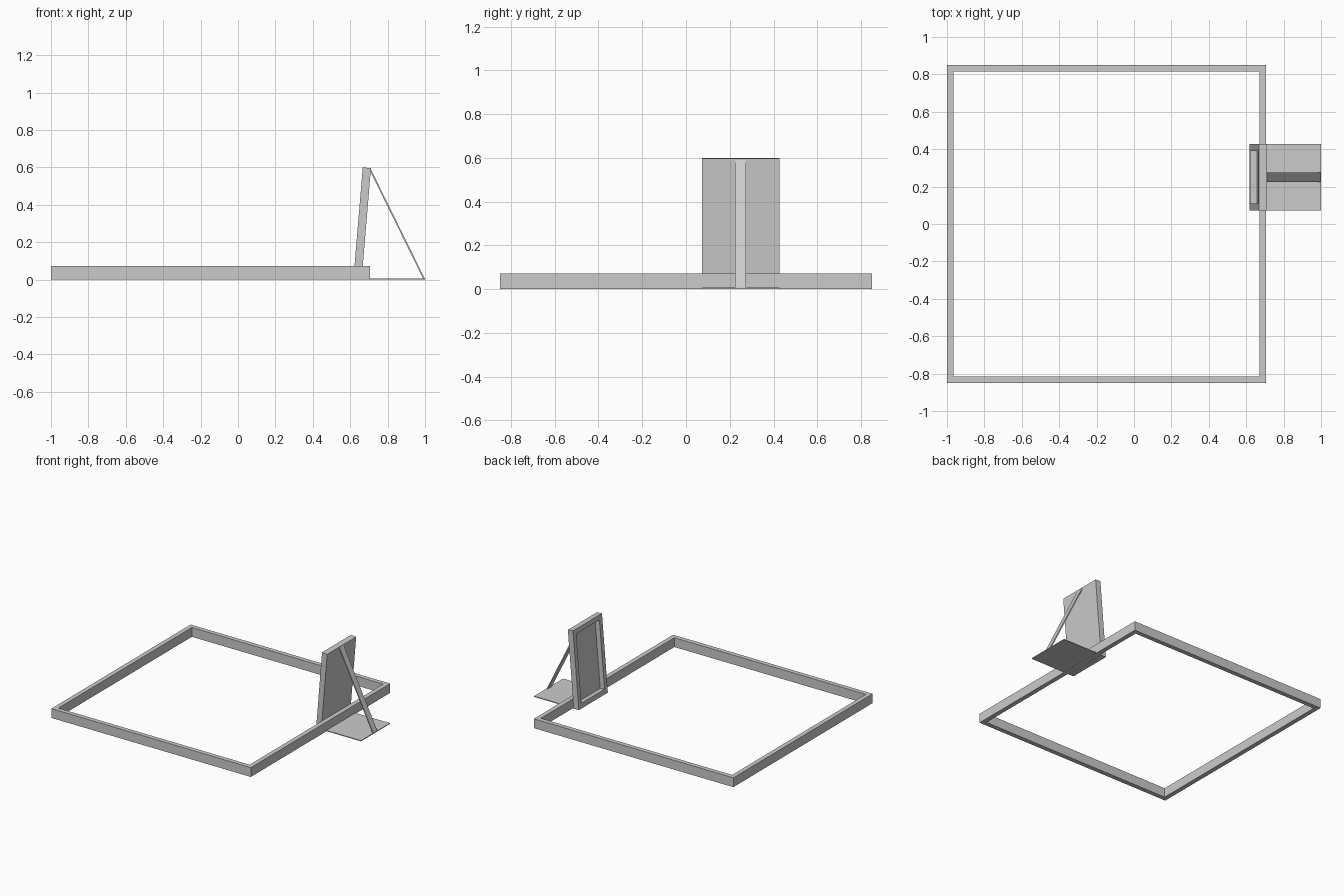
import bpy
from math import radians
from mathutils import Matrix, Vector

if "Cube" in bpy.data.objects:
    bpy.data.objects.remove(bpy.data.objects["Cube"])


def box(name, lo, hi, matrix=Matrix()):
    """Box between two corners, optionally placed by a matrix."""
    lo, hi = Vector(lo), Vector(hi)
    bpy.ops.mesh.primitive_cube_add(size=1)
    ob = bpy.context.object
    ob.name = name
    size = Matrix.Diagonal((*(hi - lo), 1))
    ob.data.transform(matrix @ Matrix.Translation((lo + hi) / 2) @ size)
    return ob


# Ground frame: four boards overlapping pinwheel-fashion at the corners
T, H = 0.035, 0.072
X0, X1, Y = -1.0, 0.705, 0.85
box("left_board", (X0, -Y, 0), (X0 + T, Y - T, H))
box("back_board", (X0, Y - T, 0), (X1 - T, Y, H))
box("right_board", (X1 - T, -Y + T, 0), (X1, Y, H))
box("front_board", (X0 + T, -Y, 0), (X1, -Y + T, H))

# Leaning backboard: rim open toward the frame, thin panel behind
YC, HW, L, D, R = 0.25, 0.177, 0.598, 0.043, 0.036
tilt = Matrix.Translation((0.617, YC, 0.004)) @ Matrix.Rotation(radians(4.8), 4, 'Y')
for side, a, b in (("front", -HW, -HW + R), ("back", HW - R, HW)):
    box(side + "_stile", (0, a, 0), (D, b, L), tilt)
for level, a, b in (("bottom", 0, R), ("top", L - R, L)):
    box(level + "_rail", (0, -HW + R, a), (D, HW - R, b), tilt)
box("backboard_panel", (D - 0.006, -HW, 0), (D + 0.001, HW, L), tilt)

# Base plate under the bracket
box("base_plate", (0.617, YC - HW, 0.001), (1.0, YC + HW, 0.007))

# Diagonal strut from the backboard top to the plate's outer edge
top, foot = Vector((0.705, YC, 0.592)), Vector((0.995, YC, 0.004))
d = foot - top
strut = Matrix.Translation(top) @ d.to_track_quat('Z', 'Y').to_matrix().to_4x4()
ob = box("strut", (-0.025, -0.004, 0), (0.025, 0.004, d.length))
# orient with the wide side along y
z = d.normalized()
y = Vector((0, 1, 0))
n = y.cross(z)
basis = Matrix((n, y, z)).transposed().to_4x4()
ob.data.transform(Matrix.Rotation(radians(90), 4, 'Z'))
ob.data.transform(Matrix.Translation(top) @ basis)
